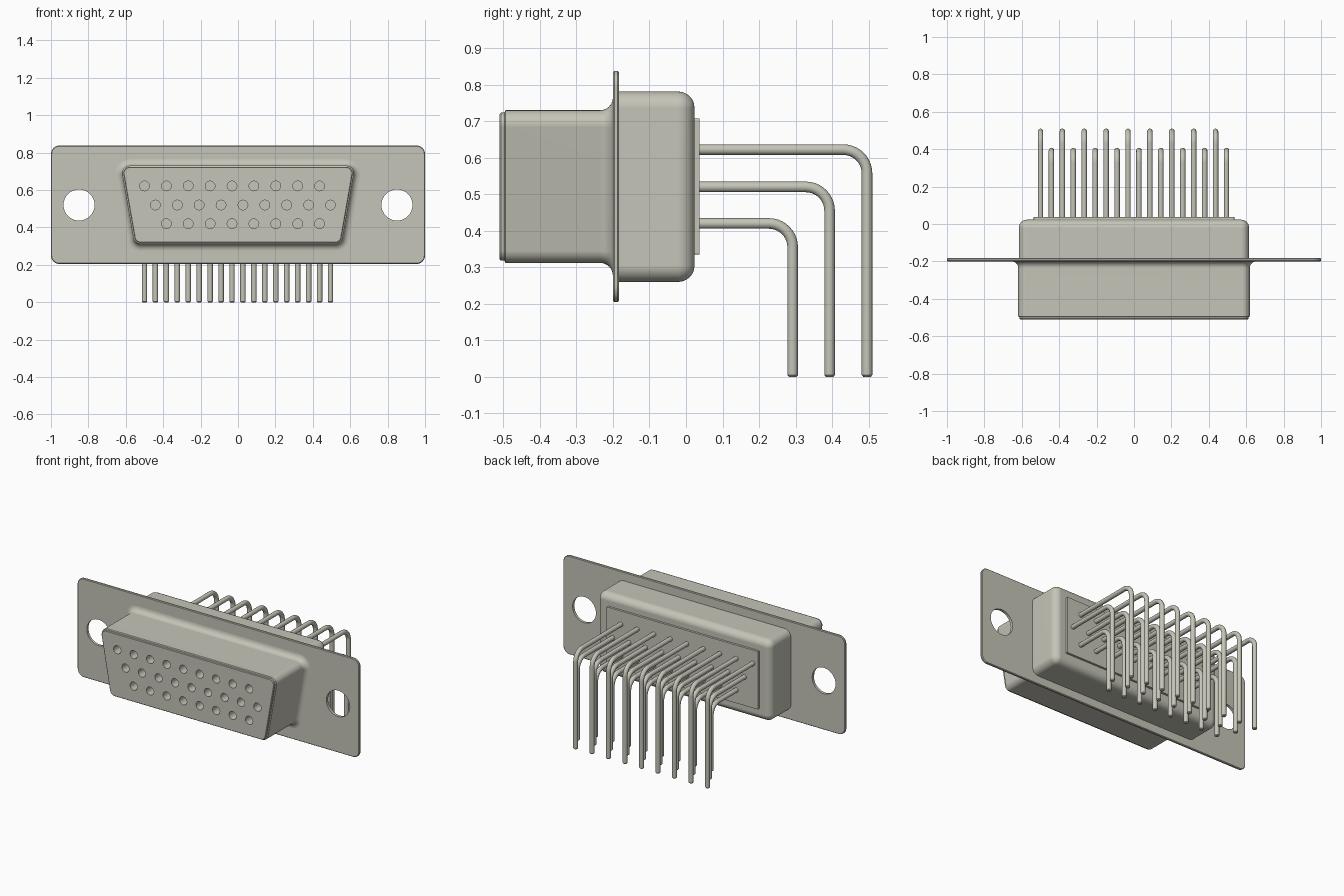
import bpy, bmesh, math
from mathutils import Vector

cube = bpy.data.objects.get("Cube")
if cube:
    bpy.data.objects.remove(cube, do_unlink=True)

metal = bpy.data.materials.new("warm grey metal")
metal.use_nodes = True
GREY = (0.56, 0.555, 0.48, 1)
metal.diffuse_color = GREY
metal.node_tree.nodes["Principled BSDF"].inputs["Base Color"].default_value = GREY


def rounded(centres, r, seg=8):
    """Rounded outline in x,z from counter-clockwise corner arc centres."""
    pts, n = [], len(centres)
    for i, c in enumerate(centres):
        p, q = centres[i - 1], centres[(i + 1) % n]
        a0 = math.atan2(c[1] - p[1], c[0] - p[0]) - math.pi / 2
        a1 = math.atan2(q[1] - c[1], q[0] - c[0]) - math.pi / 2
        turn = (a1 - a0) % (2 * math.pi)
        for k in range(seg + 1):
            a = a0 + turn * k / seg
            pts.append((c[0] + r * math.cos(a), c[1] + r * math.sin(a)))
    return pts


def box_centres(w, z0, z1, r):
    return [(-w + r, z0 + r), (w - r, z0 + r), (w - r, z1 - r), (-w + r, z1 - r)]


def circle(x, z, r, n):
    return [(x + r * math.cos(2 * math.pi * i / n), z + r * math.sin(2 * math.pi * i / n))
            for i in range(n)]


def ring(bm, pts, y):
    return [bm.verts.new((x, y, z)) for x, z in pts]


def bridge(bm, a, b):
    for i in range(len(a)):
        j = (i + 1) % len(a)
        bm.faces.new((a[i], a[j], b[j], b[i]))


def fill(bm, loops):
    """Flat face bounded by the first loop, with the other loops as holes."""
    edges = []
    for lp in loops:
        for i in range(len(lp)):
            pair = (lp[i], lp[(i + 1) % len(lp)])
            edges.append(bm.edges.get(pair) or bm.edges.new(pair))
    bmesh.ops.triangle_fill(bm, use_beauty=True, edges=edges, normal=(0, -1, 0))


def loft(bm, centres, r, profile):
    """Skin rounded outlines; profile lists (y, outward offset)."""
    rings = [ring(bm, rounded(centres, r + off), y) for y, off in profile]
    for a, b in zip(rings, rings[1:]):
        bridge(bm, a, b)
    return rings


def to_mesh(bm, name):
    bmesh.ops.recalc_face_normals(bm, faces=bm.faces[:])
    me = bpy.data.meshes.new(name)
    bm.to_mesh(me)
    bm.free()
    me.materials.append(metal)
    me.shade_smooth()
    me.set_sharp_from_angle(angle=math.radians(35))
    return me


def add(me, name, x=0.0):
    ob = bpy.data.objects.new(name, me)
    ob.location.x = x
    bpy.context.collection.objects.link(ob)
    mod = ob.modifiers.new("flat face normals", 'WEIGHTED_NORMAL')
    mod.keep_sharp = True
    return ob


PITCH = 0.117
# name, first x, pin count, height, leg position
ROWS = [("top", -0.50, 9, 0.622, 0.4955),
        ("middle", -0.4415, 9, 0.52, 0.393),
        ("bottom", -0.383, 8, 0.42, 0.292)]

# Mounting flange with two screw holes
bm = bmesh.new()
e = 0.004
rings = loft(bm, box_centres(1.0, 0.205, 0.838, 0.045), 0.045,
             [(-0.2, -e), (-0.2 + e, 0), (-0.183 - e, 0), (-0.183, -e)])
front, back = [rings[0]], [rings[-1]]
for x in (-0.85, 0.85):
    pts = circle(x, 0.52, 0.083, 48)
    f, b = ring(bm, pts, -0.2), ring(bm, pts, -0.183)
    bridge(bm, f, b)
    front.append(f)
    back.append(b)
fill(bm, front)
fill(bm, back)
add(to_mesh(bm, "flange"), "flange")

# D-shaped front shell flaring into the flange, with socket holes in its face
bm = bmesh.new()
R = 0.035
profile = [(-0.19, R)]
for i in range(7):
    a = math.radians(15 * i)
    profile.append((-0.235 + R * math.cos(a), R - R * math.sin(a)))
profile += [(-0.494, 0), (-0.497, -0.006), (-0.506, -0.006), (-0.51, -0.010)]
rings = loft(bm, [(-0.52, 0.352), (0.52, 0.352), (0.579, 0.69), (-0.579, 0.69)],
             0.04, profile)
bm.faces.new(rings[0])
loops = [rings[-1]]
for _, x0, count, z, _ in ROWS:
    for i in range(count):
        pts = circle(x0 + PITCH * i, z, 0.026, 20)
        f, b = ring(bm, pts, -0.51), ring(bm, pts, -0.41)
        bridge(bm, f, b)
        bm.faces.new(b)
        loops.append(f)
fill(bm, loops)
add(to_mesh(bm, "front_shell"), "front_shell")

# Rear shell with rounded back edges
bm = bmesh.new()
R = 0.045
profile = [(-0.19, 0)]
for i in range(9):
    a = math.pi / 2 * i / 8
    profile.append((0.023 - R + R * math.sin(a), -(R - 0.002) * (1 - math.cos(a))))
rings = loft(bm, box_centres(0.616, 0.26, 0.781, R), R, profile)
bm.faces.new(rings[0])
bm.faces.new(rings[-1])
add(to_mesh(bm, "rear_shell"), "rear_shell")

# Raised panel on the back
bm = bmesh.new()
rings = loft(bm, box_centres(0.537, 0.335, 0.707, 0.004), 0.004, [(0.015, 0), (0.037, 0)])
bm.faces.new(rings[0])
bm.faces.new(rings[-1])
add(to_mesh(bm, "rear_panel"), "rear_panel")


# Right-angle pins
def pin_mesh(name, z, leg_y, r=0.0145, bend=0.065, n=16):
    path = [(0.03, z, 0, r)]
    for i in range(11):
        a = math.pi / 2 * i / 10
        path.append((leg_y - bend + bend * math.sin(a), z - bend + bend * math.cos(a), a, r))
    path += [(leg_y, 0.005, math.pi / 2, r), (leg_y, 0, math.pi / 2, r * 0.7)]
    bm = bmesh.new()
    rings = []
    for y, zz, a, rad in path:
        side = Vector((0, math.sin(a), math.cos(a)))
        rings.append([bm.verts.new(Vector((0, y, zz)) + Vector((rad * cx, 0, 0)) + side * rad * cz)
                      for cx, cz in circle(0, 0, 1, n)])
    for p, q in zip(rings, rings[1:]):
        bridge(bm, p, q)
    bm.faces.new(rings[0])
    bm.faces.new(rings[-1])
    return to_mesh(bm, name)


for row, x0, count, z, leg_y in ROWS:
    me = pin_mesh(row + "_pin", z, leg_y)
    for i in range(count):
        add(me, f"{row}_pin_{i + 1}", x0 + PITCH * i)
